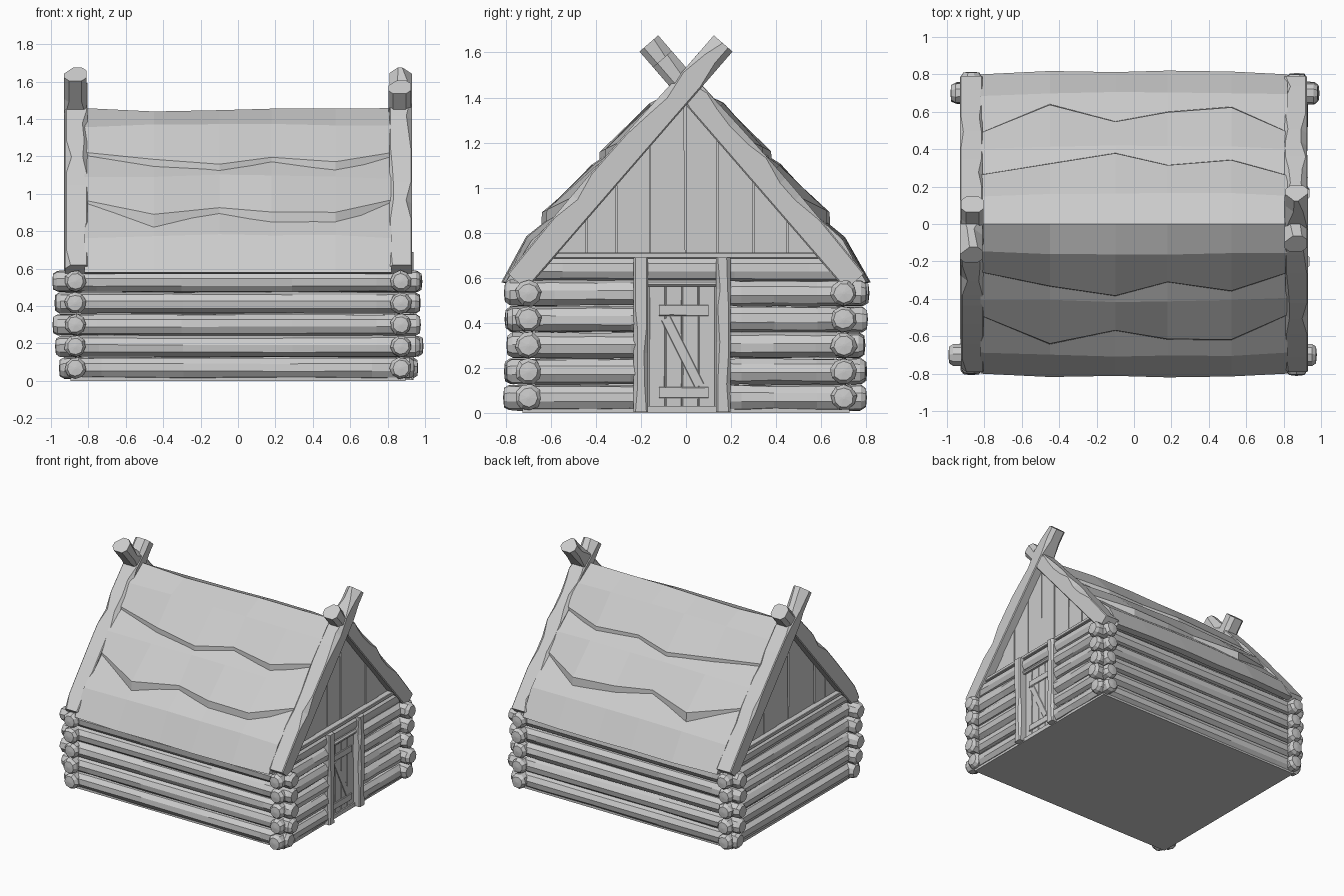
import bpy, bmesh, math, random
from mathutils import Vector

if "Cube" in bpy.data.objects:
    bpy.data.objects.remove(bpy.data.objects["Cube"])

random.seed(7)
R = random.uniform


def loft(name, rings):
    """Closed skin through equal-sized rings of points, capped at both ends."""
    bm = bmesh.new()
    vs = [[bm.verts.new(p) for p in ring] for ring in rings]
    n = len(vs[0])
    for a, b in zip(vs, vs[1:]):
        for i in range(n):
            j = (i + 1) % n
            bm.faces.new((a[i], a[j], b[j], b[i]))
    bm.faces.new(vs[0])
    bm.faces.new(vs[-1])
    bmesh.ops.recalc_face_normals(bm, faces=bm.faces)
    me = bpy.data.meshes.new(name)
    bm.to_mesh(me)
    bm.free()
    ob = bpy.data.objects.new(name, me)
    bpy.context.collection.objects.link(ob)
    return ob


def frame(p0, p1, side):
    p0, p1 = Vector(p0), Vector(p1)
    d = (p1 - p0).normalized()
    u = Vector(side).normalized()
    return p0, p1, u, d.cross(u).normalized()


def log(name, p0, p1, r, sides=9):
    """Hewn log: faceted, slightly uneven, with chamfered, faceted ends."""
    p0, p1, u, v = frame(p0, p1, (0, 0, 1))
    length = (p1 - p0).length
    c, e = 0.026 / length, 0.004 / length
    stations = [(0, .1), (e, .74), (c, 1), (0.12, 1), (0.35, 1),
                (0.65, 1), (0.88, 1), (1 - c, 1), (1 - e, .74), (1, .1)]
    tilt = R(0, 1)
    rings = []
    for t, scale in stations:
        ring = []
        for i in range(sides):
            a = (i + tilt) * math.tau / sides
            q = r * scale * R(0.95, 1.07)
            ring.append(p0.lerp(p1, t) + u * q * math.cos(a) + v * q * math.sin(a))
        rings.append(ring)
    for ring in rings:
        for p in ring:
            p.z = max(p.z, 0.006)
    return loft(name, rings)


def beam(name, p0, p1, side, w, d, cham=0.01, steps=6, chip=0.0, bow=0.0, end=0.0):
    """Chamfered board; chip knocks edges back, bow swells the +v side,
    end enlarges the chamfer at the far end."""
    p0, p1, u, v = frame(p0, p1, side)
    rings = []
    for k in range(steps + 1):
        t = k / steps
        if 0 < k < steps:
            t += R(-0.3, 0.3) / steps
        swell = bow * math.sin(math.pi * min(t / 0.85, 1))
        ring = []
        for sx, sy in ((1, 1), (-1, 1), (-1, -1), (1, -1)):
            c = cham + (end if t > 0.88 else 0)
            if R(0, 1) < 0.3 and (sy > 0 or not bow):
                c += R(0.3, 1) * chip
            h = d / 2 + (swell if sy > 0 else 0)
            a = (sx * (w / 2 - c), sy * h)
            b = (sx * w / 2, sy * (h - c))
            for x, y in ((b, a) if sx * sy > 0 else (a, b)):
                ring.append(p0.lerp(p1, t) + u * x + v * y)
        rings.append(ring)
    return loft(name, rings)


def prism(name, pts, x0, x1):
    return loft(name, [[Vector((x, y, z)) for y, z in pts] for x in (x0, x1)])


# floor and the wall core behind the logs
prism("floor", [(-0.725, 0), (0.725, 0), (0.725, 0.03), (-0.725, 0.03)], -0.895, 0.895)
prism("wall_core", [(-0.67, 0.02), (0.67, 0.02), (0.67, 0.66), (-0.67, 0.66)], -0.84, 0.84)

# log walls
for i in range(5):
    z = 0.068 + i * 0.116
    for s in (-1, 1):
        e = 0.95 if i == 0 else 0.98
        log("long_wall_log", (-e + R(-.015, .01), s * 0.7, z), (e + R(-.01, .015), s * 0.7, z), 0.058)
        e = 0.8 + R(-0.01, 0.015)
        log("door_wall_log", (0.87, s * 0.17, z), (0.87, s * e, z), 0.057)
    log("back_wall_log", (-0.87, -0.8 + R(-.015, .01), z), (-0.87, 0.8 + R(-.01, .015), z), 0.057)
for s in (-1, 1):
    log("gable_base_log", (s * 0.865, -0.72, 0.638), (s * 0.865, 0.72, 0.638), 0.052)

# door frame
for y in (-0.2, 0.165):
    beam("door_post", (0.895, y, 0.005), (0.895, y, 0.69), (0, 1, 0), 0.064, 0.085, 0.008, 6, 0.012)
beam("door_lintel", (0.88, -0.2, 0.575), (0.88, 0.165, 0.575), (0, 0, 1), 0.03, 0.06)

# door planks and braces
prism("door_backing", [(-0.18, 0.01), (0.15, 0.01), (0.15, 0.565), (-0.18, 0.565)], 0.82, 0.878)
for k in range(4):
    y = -0.128 + k * 0.074
    beam("door_plank", (0.87, y, 0.012), (0.87, y, 0.56), (0, 1, 0), 0.071, 0.03, 0.002, 4, 0.003)
for z in (0.09, 0.455):
    beam("door_rail", (0.885, -0.12, z), (0.885, 0.1, z), (0, 0, 1), 0.05, 0.014, 0.003, 3, 0.004)
beam("door_brace", (0.882, 0.06, 0.12), (0.882, -0.09, 0.42), (0, 0.894, 0.447), 0.045, 0.014, 0.003)

# roof core
prism("roof_core", [(-0.74, 0.6), (0.74, 0.6), (0.66, 0.69), (0.02, 1.40), (-0.02, 1.40), (-0.66, 0.69)],
      -0.845, 0.845)

# roof layers: top and middle in (y, z), lower edge height and slope, ragged lower edge in y
xs = [-0.82, -0.45, -0.1, 0.18, 0.52, 0.82]
layers = [((0.45, 0.99), (0.69, 0.765), 0.58, 0, [.80, .818, .812, .82, .815, .80]),
          ((0.22, 1.235), (0.40, 1.085), 0.96, 0.5, [.50, .64, .56, .60, .61, .50]),
          ((0.0, 1.455), (0.15, 1.36), 1.215, 0.5, [.27, .33, .37, .32, .35, .27])]
ridge = [0.003, -0.015, -0.008, 0.0, 0.0, 0.003]
for s in (-1, 1):
    for n, (top, mid, z0, slope, edge) in enumerate(layers):
        rings = []
        for k, x in enumerate(xs):
            lift = 0.016 * (1 - (x / 0.82) ** 2) + R(-0.006, 0.006)
            y = edge[k] + R(-0.015, 0.015) * bool(n)
            t = (top[0], top[1] + (ridge[k] if n == 2 else 0))
            c = (mid[0] + lift, mid[1] + lift)
            b = (y, z0 - slope * (y - edge[0]))
            lip = (y - 0.045, z0 - 0.01) if n == 0 else (y + 0.004, b[1] - 0.07)
            pts = [t, c, b, lip, (c[0] - 0.05, c[1] - 0.05), (t[0], t[1] - 0.06)]
            rings.append([Vector((x, s * yy, zz)) for yy, zz in pts])
        loft("roof_layer", rings)

# gable ends
seams = [-0.6, -0.44, -0.31, -0.16, 0.0, 0.14, 0.3, 0.45, 0.6]
for s in (-1, 1):
    for a, b in zip(seams, seams[1:]):
        a, b = a + 0.003, b - 0.003
        top = lambda y: max(0.71, 1.42 - 1.15 * abs(y))
        j, f = R(-0.008, 0.008), 0.865 + R(-0.004, 0.006)
        prism("gable_plank", [(a, 0.69), (b, 0.69), (b + min(j, 0), top(b)), (a + max(j, 0), top(a))],
              s * 0.83, s * f)
    beam("gable_sill", (s * 0.872, -0.61, 0.698), (s * 0.872, 0.61, 0.698), (0, 0, 1), 0.026, 0.075, 0.004)

    # crossed barge boards, one longer than the other
    for q in (-1, 1):
        long = q * s < 0
        x = s * (0.870 if long else 0.864)
        y1, z1 = (0.165, 1.64) if long else (0.105, 1.571)
        beam("barge_board", (x, q * 0.75, 0.583), (x, -q * y1, z1), (q, 0, 0),
             0.12, 0.11, 0.006, 12, 0.028, 0.012, 0.02)
